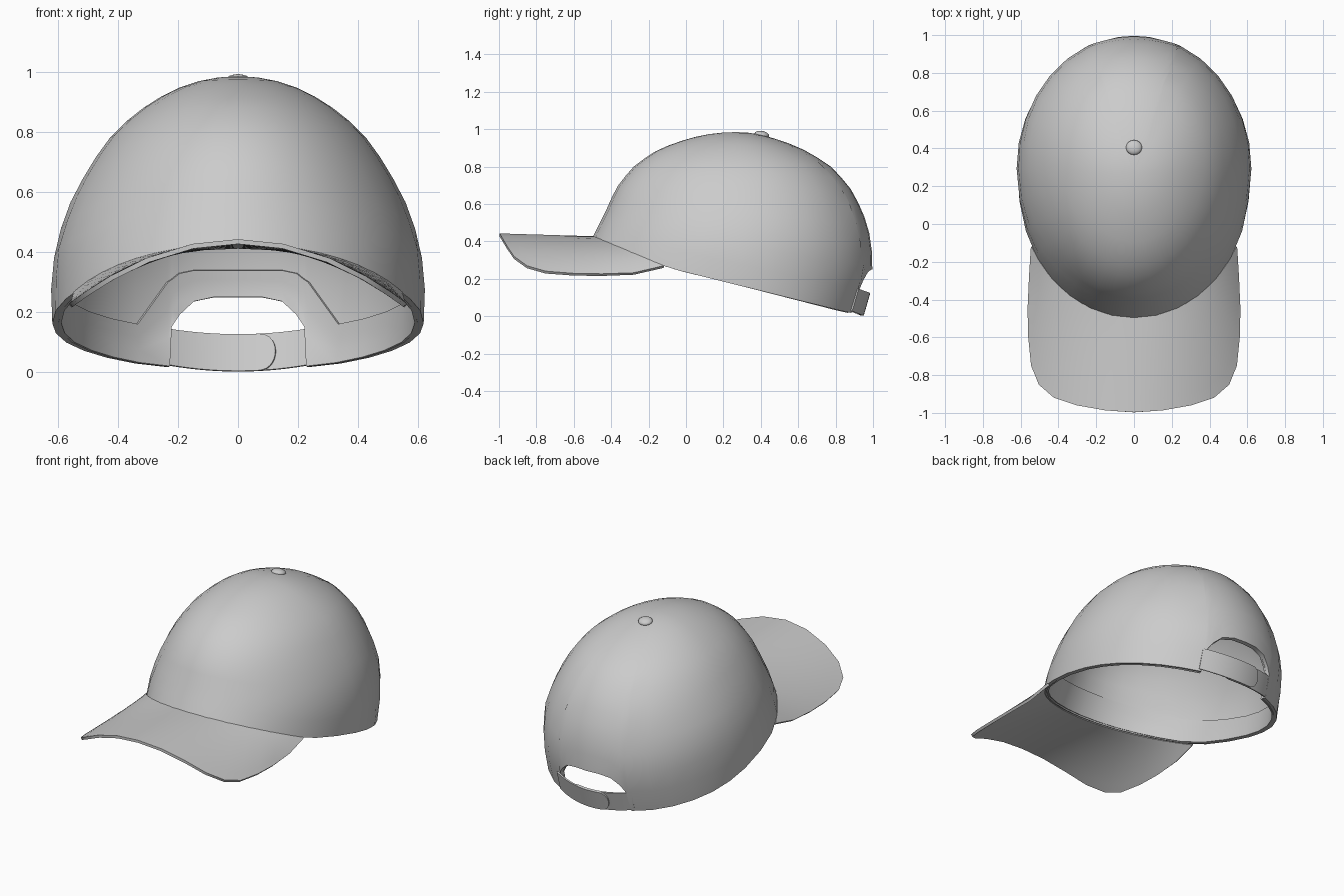
import bpy, bmesh
from math import sin, cos, pi, sqrt, asin, radians

if "Cube" in bpy.data.objects:
    bpy.data.objects.remove(bpy.data.objects["Cube"])

TOP = 0.985
# crown slices: height, front y, back y, half width
SLICES = [(0.0, -.68, .93, .60), (.1, -.63, .97, .615), (.27, -.56, 1.0, .622), (.42, -.50, .987, .608),
          (.56, -.43, .945, .56), (.69, -.37, .875, .49), (.80, -.28, .775, .41), (.89, -.15, .63, .30),
          (.945, 0.0, .49, .20), (.97, .1, .40, .125), (TOP, .27, .27, 0.0)]
# rear arch: half x, edge height, band top height
ARCH = [(.24, .018, .30), (.225, .15, .31), (.20, .19, .33), (.15, .235, .34), (.08, .25, .34), (0, .25, .34)]


def depth(z):
    return sqrt(max(0, 1 - z / TOP))


def slice_point(phi, z, inset=0.0):
    """Point on the crown at angle phi (0 = front) and height z."""
    z = min(max(z, 0), TOP)
    for a, b in zip(SLICES, SLICES[1:]):
        if z <= b[0]:
            k = (depth(a[0]) - depth(z)) / (depth(a[0]) - depth(b[0]))
            f, r, w = (a[i] + (b[i] - a[i]) * k for i in (1, 2, 3))
            break
    mid = 0.3 if z < 0.8 else 0.3 - 0.03 * (z - 0.8) / (TOP - 0.8)
    c = cos(phi)
    y = mid - c * (mid - f - inset) if c > 0 else mid - c * (r - inset - mid)
    return (w - inset) * sin(phi), y, z


def rim_height(phi):
    """Height of the sloping lower edge, ignoring the rear arch."""
    z = 0.25
    for _ in range(25):
        y = slice_point(phi, z)[1]
        z = .265 - (y + .12) * (.408 if y < -.12 else .248)
    return z


def sheet(name, rows, closed=False, thick=0.02, offset=-1.0):
    """Grid of points turned into a thin smooth shell."""
    bm = bmesh.new()
    grid = [[bm.verts.new(p) for p in row] for row in rows]
    n = len(rows[0])
    for lo, hi in zip(grid, grid[1:]):
        for c in range(n if closed else n - 1):
            d = (c + 1) % n
            bm.faces.new((lo[c], lo[d], hi[d], hi[c]))
    bmesh.ops.remove_doubles(bm, verts=bm.verts, dist=1e-5)
    me = bpy.data.meshes.new(name)
    bm.to_mesh(me)
    bm.free()
    ob = bpy.data.objects.new(name, me)
    bpy.context.collection.objects.link(ob)
    bpy.ops.object.select_all(action='DESELECT')
    bpy.context.view_layer.objects.active = ob
    ob.select_set(True)
    m = ob.modifiers.new("thickness", 'SOLIDIFY')
    m.thickness, m.offset = thick, offset
    bpy.ops.object.modifier_apply(modifier=m.name)
    bpy.ops.object.shade_smooth_by_angle(angle=radians(40))
    return ob


# columns around the crown: angle, edge height, band top height
first = pi - asin(ARCH[0][0] / .605)
half = []
for i in range(14):
    phi = first * i / 14
    z = rim_height(phi)
    half.append((phi, z, z + .13))
half += [(pi - asin(x / .605), z, band) for x, z, band in ARCH]
columns = half + [(2 * pi - p, z, b) for p, z, b in half[-2:0:-1]]

# crown
ROWS = 14
rows = []
for r in range(ROWS + 1):
    row = []
    for phi, z0, _ in columns:
        s = depth(z0) * (1 - r / ROWS)
        row.append(slice_point(phi, TOP * (1 - s * s)))
    rows.append(row)
sheet("crown", rows, closed=True, thick=0.02)

# inner sweatband following the edge and arch
rows = [[slice_point(p, z + (b - z) * k / 3, 0.02) for p, z, b in columns] for k in range(4)]
sheet("sweatband", rows, closed=True, thick=0.01)

# visor: fans from the crown edge to an arched outline
OUTLINE = [(0, -.997), (.15, -.987), (.30, -.96), (.42, -.92), (.50, -.85), (.54, -.75),
           (.555, -.60), (.558, -.45), (.55, -.28)]


def arch(x):
    return .435 - .215 * (x / .56) ** 2


right = []
for i in range(10):
    phi = 1.06 * i / 9
    inner = slice_point(phi, rim_height(phi), 0.006)
    outer = OUTLINE[i] if i < 9 else (inner[0] + .004, inner[1] - .01)
    end_lift = inner[2] - arch(inner[0])
    strip = []
    for k in range(9):
        t = k / 8
        x = inner[0] + (outer[0] - inner[0]) * t
        y = inner[1] + (outer[1] - inner[1]) * t
        lift = end_lift * (1 - t) if i < 9 else end_lift
        strip.append((x, y, arch(x) + lift))
    right.append(strip)
left = [[(-x, y, z) for x, y, z in s] for s in right[:0:-1]]
sheet("visor", left + right, thick=0.016, offset=0)


# two overlapping rear straps with rounded ends
def strap(name, side, shift):
    cols = []
    N = 20
    for i in range(N + 1):
        x = .255 - (.255 + .125) * sin(pi / 2 * i / N)
        d = max(0, (-.065 - x) / .06)
        h = max(.02, sqrt(max(0, 1 - d ** 2.5)))
        q = (x / .23) ** 2
        col = []
        for k in range(5):
            v = .5 + (k / 4 - .5) * h
            col.append((side * x, .942 - .05 * q + .035 * v + shift, .004 + .02 * q + (.122 - .002 * q) * v))
        cols.append(col)
    sheet(name, cols, thick=0.009, offset=0)


strap("strap_outer", 1, 0.004)
strap("strap_inner", -1, -0.006)

# top button
bpy.ops.mesh.primitive_uv_sphere_add(segments=16, ring_count=8, radius=1, location=(0, .405, .97))
button = bpy.context.object
button.name = "top_button"
button.scale = (.043, .04, .021)
button.rotation_euler = (radians(-10), 0, 0)
bpy.ops.object.shade_smooth()
